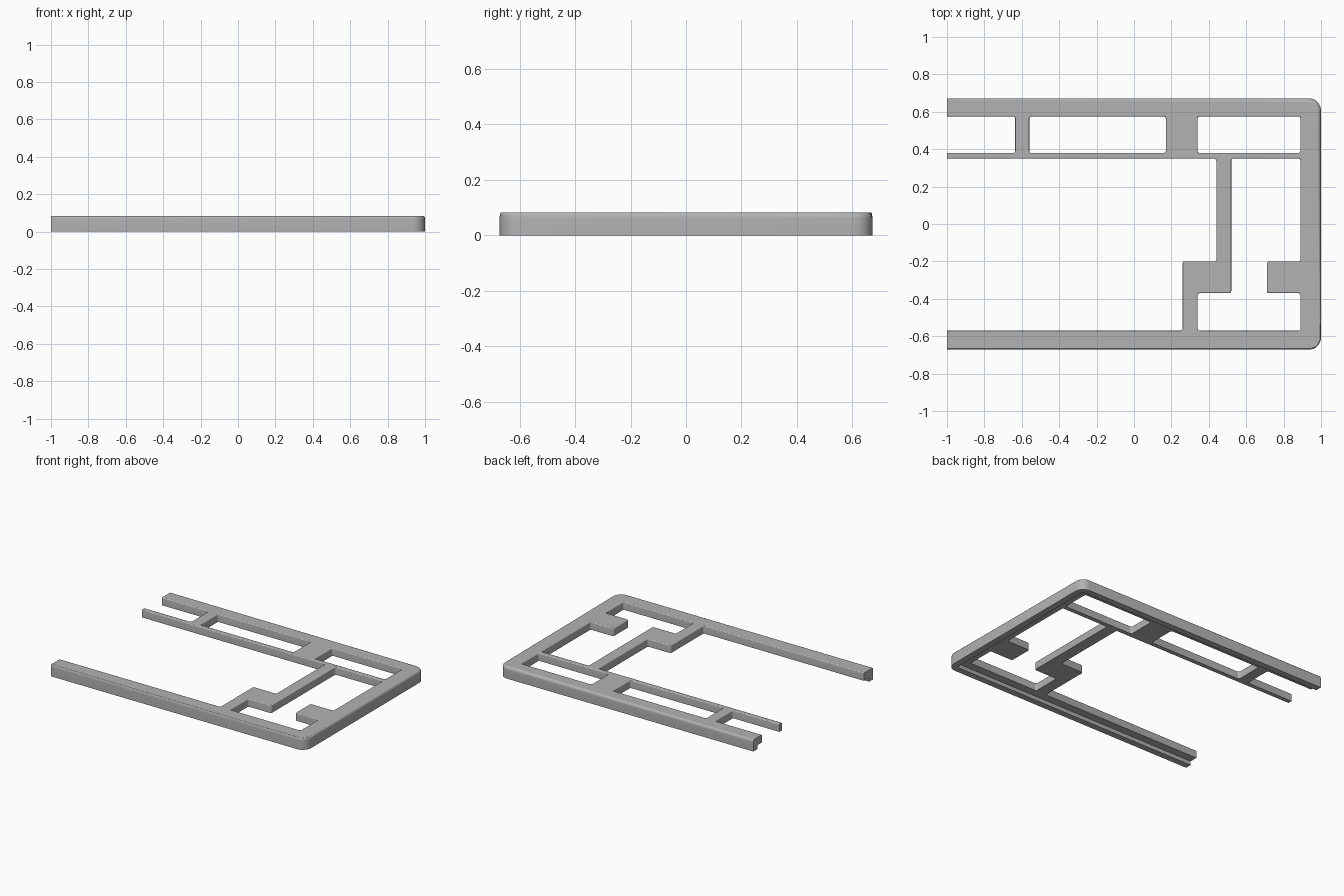
import bpy, bmesh
from math import pi, sin, cos, radians
from mathutils import Vector

cube = bpy.data.objects.get("Cube")
if cube:
    bpy.data.objects.remove(cube, do_unlink=True)

X, Y = 1.0, 0.672          # half length and half depth
TOP, STEP = 0.083, 0.028   # overall height, height of the rim lip
LIP = 0.045                # width of the rim lip
SEG = 5

grey = bpy.data.materials.new("plain grey")
grey.use_nodes = True
colour = (0.45, 0.45, 0.45, 1)
grey.diffuse_color = colour
grey.node_tree.nodes["Principled BSDF"].inputs["Base Color"].default_value = colour


def edge_round(a, b):
    """Top rounding of a wall: none on cut ends, large outside, small inside."""
    if a.x == b.x == -X:
        return 0
    outside = a.x == b.x == X or (a.y == b.y and abs(a.y) == Y)
    return 0.02 if outside else 0.006


def ring(points, amount):
    """Rounded right-angled outline, pulled into the material by amount * edge_round."""
    out = []
    pts = [Vector(p) for p in points]
    for i, v in enumerate(pts):
        a, b = pts[i - 1], pts[(i + 1) % len(pts)]
        d1, d2 = (v - a).normalized(), (b - v).normalized()
        n1, n2 = Vector((-d1.y, d1.x)), Vector((-d2.y, d2.x))
        s1, s2 = edge_round(a, v) * amount, edge_round(v, b) * amount
        if v.x == -X:
            out.append(v + n1 * s1 + n2 * s2)
            continue
        radius = 0.065 if v.x == X else 0.012
        side = 1 if d1.cross(d2) > 0 else -1
        centre = v + (n1 + n2) * radius * side
        rho = radius - s1 * side
        for k in range(SEG + 1):
            t = pi / 2 * k / SEG
            out.append(centre - (n1 * cos(t) + n2 * sin(t)) * rho * side)
    return out


def plate(name, outlines, z0, z1, rounded):
    """Solid plate from outlines; z levels follow a quarter-round at the top."""
    bm = bmesh.new()
    levels = [(z0, 0)]
    if rounded:
        for k in range(SEG + 1):
            t = pi / 2 * k / SEG
            levels.append((sin(t), 1 - cos(t)))
    else:
        levels.append((z1, 0))
    bottom, top = [], []
    for points in outlines:
        rows = []
        plain = ring(points, 0)
        full = ring(points, 1)
        for j, (z, amount) in enumerate(levels):
            row = []
            for p, q in zip(ring(points, amount), plain):
                height = z
                if rounded and j:
                    # the drop follows the rounding size of the wall
                    size = 0.02 if max(abs(q.x) - X + 0.07, abs(q.y) - Y + 0.01) > 0 \
                        and is_outer(q) else 0.006
                    height = z1 - size * (1 - z)
                row.append(bm.verts.new((p.x, p.y, height)))
            rows.append(row)
        n = len(full)
        for lo, hi in zip(rows, rows[1:]):
            for i in range(n):
                k = (i + 1) % n
                bm.faces.new((lo[i], lo[k], hi[k], hi[i]))
        for row, store in ((rows[0], bottom), (rows[-1], top)):
            store += [bm.edges.get((row[i - 1], row[i])) for i in range(n)]
    for edges, z in ((bottom, -1), (top, 1)):
        bmesh.ops.triangle_fill(bm, edges=edges, use_beauty=True, normal=(0, 0, z))
    bmesh.ops.recalc_face_normals(bm, faces=bm.faces[:])
    mesh = bpy.data.meshes.new(name)
    bm.to_mesh(mesh)
    bm.free()
    mesh.materials.append(grey)
    obj = bpy.data.objects.new(name, mesh)
    bpy.context.collection.objects.link(obj)
    bpy.ops.object.select_all(action='DESELECT')
    obj.select_set(True)
    bpy.context.view_layer.objects.active = obj
    bpy.ops.object.shade_smooth_by_angle(angle=radians(35))
    for face in mesh.polygons:
        if abs(face.normal.z) > 0.999:
            face.use_smooth = False
    return obj


def is_outer(p):
    """True on the outside wall of the frame, including its two round corners."""
    return abs(p.y) > Y - 0.07 or p.x > X - 0.07


def rect(x0, x1, y0, y1):
    """Clockwise hole outline."""
    return [(x0, y0), (x0, y1), (x1, y1), (x1, y0)]


# Frame: rails, crossbars and brackets as one outline with three openings
RAIL, BAR_HI, BAR_LO = 0.575, 0.38, 0.35
outer = [(-X, -Y), (X, -Y), (X, Y), (-X, Y), (-X, RAIL), (-0.635, RAIL),
         (-0.635, BAR_HI), (-X, BAR_HI), (-X, BAR_LO), (0.44, BAR_LO),
         (0.44, -0.2), (0.26, -0.2), (0.26, -0.57), (-X, -0.57)]
bay = [(0.34, -0.57), (0.89, -0.57), (0.89, -0.37), (0.71, -0.37), (0.71, -0.2),
       (0.89, -0.2), (0.89, BAR_LO), (0.52, BAR_LO), (0.52, -0.37), (0.34, -0.37)]
windows = [rect(-0.56, 0.17, BAR_HI, RAIL), rect(0.34, 0.89, BAR_HI, RAIL)]
plate("frame", [outer, bay[::-1]] + windows, STEP, TOP, True)

# Lip under the outer edge of the frame
xi, yi = X - LIP, Y - LIP
lip = [(-X, -Y), (X, -Y), (X, Y), (-X, Y), (-X, yi), (xi, yi), (xi, -yi), (-X, -yi)]
plate("rim_lip", [lip], 0, STEP, False)
